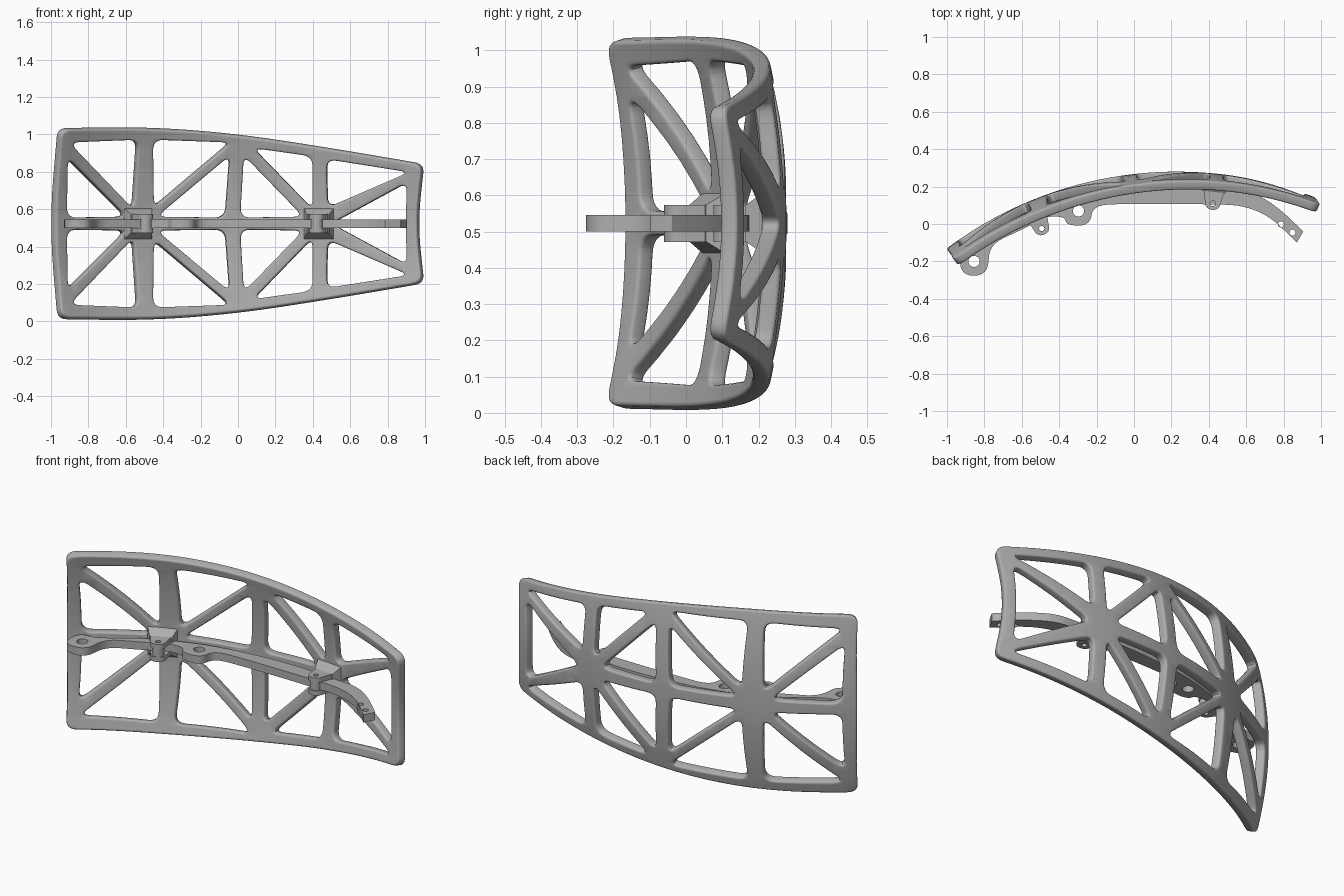
import bpy, bmesh, math
from mathutils import Vector, Matrix

cube = bpy.data.objects.get("Cube")
if cube:
    bpy.data.objects.remove(cube, do_unlink=True)

MID = 0.523          # height of the symmetry plane
RADIUS = 2.025       # mid-surface radius of the panel
CENTRE = Vector((0.23, 0.255 - RADIUS, MID))
THICK = 0.05

grey = bpy.data.materials.new("grey plastic")
grey.use_nodes = True
GREY = (0.42, 0.42, 0.42, 1)
grey.diffuse_color = GREY
grey.node_tree.nodes["Principled BSDF"].inputs["Base Color"].default_value = GREY


def rounded(points, radius):
    """Round polygon corners; a point may carry its own radius as third value."""
    out, n = [], len(points)
    for i, p in enumerate(points):
        r = p[2] if len(p) > 2 else radius
        here = Vector(p[:2])
        a = Vector(points[i - 1][:2]) - here
        b = Vector(points[(i + 1) % n][:2]) - here
        start = here + a.normalized() * min(r, a.length * 0.49)
        end = here + b.normalized() * min(r, b.length * 0.49)
        for k in range(7):
            t = k / 6
            out.append(start * (1 - t) ** 2 + here * 2 * t * (1 - t) + end * t * t)
    return out


def circle(x, y, r):
    return [Vector((x + r * math.cos(a * math.pi / 12), y + r * math.sin(a * math.pi / 12)))
            for a in range(24)]


def plate(loops, thick, bevel=0.0):
    """Filled flat outline with holes, given thickness, as a bmesh."""
    curve = bpy.data.curves.new("outline", "CURVE")
    curve.dimensions, curve.fill_mode = "2D", "BOTH"
    curve.extrude = thick / 2 - bevel
    curve.bevel_depth, curve.bevel_resolution, curve.offset = bevel, 2, -bevel
    for loop in loops:
        s = curve.splines.new("POLY")
        s.points.add(len(loop) - 1)
        for pt, v in zip(s.points, loop):
            pt.co = (v.x, v.y, 0, 1)
        s.use_cyclic_u = True
    temp = bpy.data.objects.new("outline", curve)
    bpy.context.scene.collection.objects.link(temp)
    bpy.context.view_layer.update()
    ev = temp.evaluated_get(bpy.context.evaluated_depsgraph_get())
    bm = bmesh.new()
    bm.from_mesh(ev.to_mesh())
    ev.to_mesh_clear()
    bpy.data.objects.remove(temp, do_unlink=True)
    bpy.data.curves.remove(curve)
    bmesh.ops.remove_doubles(bm, verts=bm.verts, dist=0.0002)
    return bm


def finish(bm, name):
    bmesh.ops.recalc_face_normals(bm, faces=bm.faces)
    me = bpy.data.meshes.new(name)
    bm.to_mesh(me)
    bm.free()
    me.materials.append(grey)
    ob = bpy.data.objects.new(name, me)
    bpy.context.scene.collection.objects.link(ob)
    bpy.ops.object.select_all(action="DESELECT")
    ob.select_set(True)
    bpy.context.view_layer.objects.active = ob
    bpy.ops.object.shade_smooth_by_angle(angle=math.radians(35))
    return ob


def mirrored(points):
    return [(p[0], 2 * MID - p[1], *p[2:]) for p in reversed(points)]


def surface(x, z):
    """Point and outward normal on the curved panel."""
    dx, dz = x - CENTRE.x, z - CENTRE.z
    normal = Vector((dx, math.sqrt(RADIUS ** 2 - dx * dx - dz * dz), dz)) / RADIUS
    return CENTRE + normal * RADIUS, normal


# Curved lattice panel: outline and upper openings, mirrored downward
upper = [(-0.955, 1.03, 0.05), (-0.47, 1.037), (0, 1.0), (0.49, 0.925), (0.99, 0.84, 0.05)]
outline = [(-0.998, MID)] + upper + [(0.955, MID)] + mirrored(upper)
openings = [
    [(-0.925, 0.555), (-0.92, 0.88), (-0.6, 0.56)],
    [(-0.91, 0.96), (-0.54, 0.975), (-0.565, 0.60)],
    [(-0.46, 0.975), (-0.04, 0.96), (-0.455, 0.61)],
    [(-0.045, 0.89), (-0.44, 0.56), (-0.07, 0.555)],
    [(0.03, 0.89), (0.01, 0.555), (0.35, 0.56)],
    [(0.08, 0.93), (0.40, 0.885), (0.40, 0.60)],
    [(0.475, 0.87), (0.92, 0.80), (0.48, 0.61)],
]
loops = [rounded(outline, 0.3)]
for tri in openings:
    loops += [rounded(tri, 0.055), rounded(mirrored(tri), 0.055)]
loops.append(rounded([(0.91, 0.745), (0.90, MID, 0.2), (0.91, 2 * MID - 0.745), (0.50, MID)], 0.055))

panel = plate(loops, THICK, 0.01)
for axis, count in ((Vector((1, 0, 0)), 33), (Vector((0, 1, 0)), 17)):
    for i in range(count):
        bmesh.ops.bisect_plane(panel, geom=panel.verts[:] + panel.edges[:] + panel.faces[:],
                               plane_co=axis * (0.0605 * (i - (16 if axis.x else -0.5))),
                               plane_no=axis, dist=0.0001)
for v in panel.verts:
    point, normal = surface(v.co.x, v.co.y)
    v.co = point + normal * v.co.z
finish(panel, "lattice_panel")

# Curved linkage arm with lugs and pin holes
top_edge = [(-0.93, -0.125), (-0.82, -0.125), (-0.65, 0.0), (-0.5, 0.07), (-0.3, 0.14),
            (-0.1, 0.175), (0.1, 0.193), (0.3, 0.195), (0.48, 0.175), (0.64, 0.17),
            (0.77, 0.09), (0.905, -0.04, 0.003)]
low_edge = [(0.87, -0.1, 0.003), (0.73, 0.04), (0.58, 0.1), (0.42, 0.105), (0.2, 0.108),
            (-0.05, 0.108), (-0.22, 0.1), (-0.235, -0.008), (-0.36, -0.008), (-0.37, 0.04),
            (-0.47, 0.04), (-0.52, 0.01), (-0.62, -0.04), (-0.775, -0.11), (-0.78, -0.276),
            (-0.93, -0.276)]
holes = [(-0.855, -0.2, 0.03), (-0.297, 0.07, 0.03), (0.785, -0.002, 0.016), (0.847, -0.046, 0.016)]
arm = plate([rounded(top_edge + low_edge, 0.2)] + [circle(*h) for h in holes], 0.045)
bmesh.ops.translate(arm, verts=arm.verts, vec=(0, 0, MID))
finish(arm, "linkage_arm")

# Clevis brackets joining the arm to the panel hubs
for side, x in (("right", -0.545), ("left", 0.435)):
    point, normal = surface(x, MID)
    out = -normal
    across = Vector((-out.y, out.x, 0))
    frame = Matrix((across, out, Vector((0, 0, 1)))).transposed().to_4x4()
    frame.translation = point + out * (THICK / 2 - 0.005)
    nose = [(-0.065, 0, 0.002), (0.065, 0, 0.002), (0.034, 0.15), (-0.034, 0.15)]
    for level, label in ((0.037, "upper"), (-0.037, "lower")):
        cheek = plate([rounded(nose, 0.034), circle(0, 0.115, 0.014)], 0.028)
        bmesh.ops.transform(cheek, matrix=frame @ Matrix.Translation((0, 0, level)), verts=cheek.verts)
        finish(cheek, f"{side}_bracket_{label}_cheek")

    # flared foot on the panel
    foot = bmesh.new()
    bmesh.ops.create_cube(foot, size=1)
    for v in foot.verts:
        far = v.co.y > 0
        v.co = Vector((v.co.x * (0.12 if far else 0.17), 0.055 if far else -0.005,
                       v.co.z * (0.10 if far else 0.18)))
    bmesh.ops.transform(foot, matrix=frame, verts=foot.verts)
    finish(foot, f"{side}_bracket_foot")

    # round lug of the arm between the cheeks
    lug = plate([circle(0, 0.115, 0.032), circle(0, 0.115, 0.014)], 0.047)
    bmesh.ops.transform(lug, matrix=frame, verts=lug.verts)
    finish(lug, f"{side}_pin_lug")
